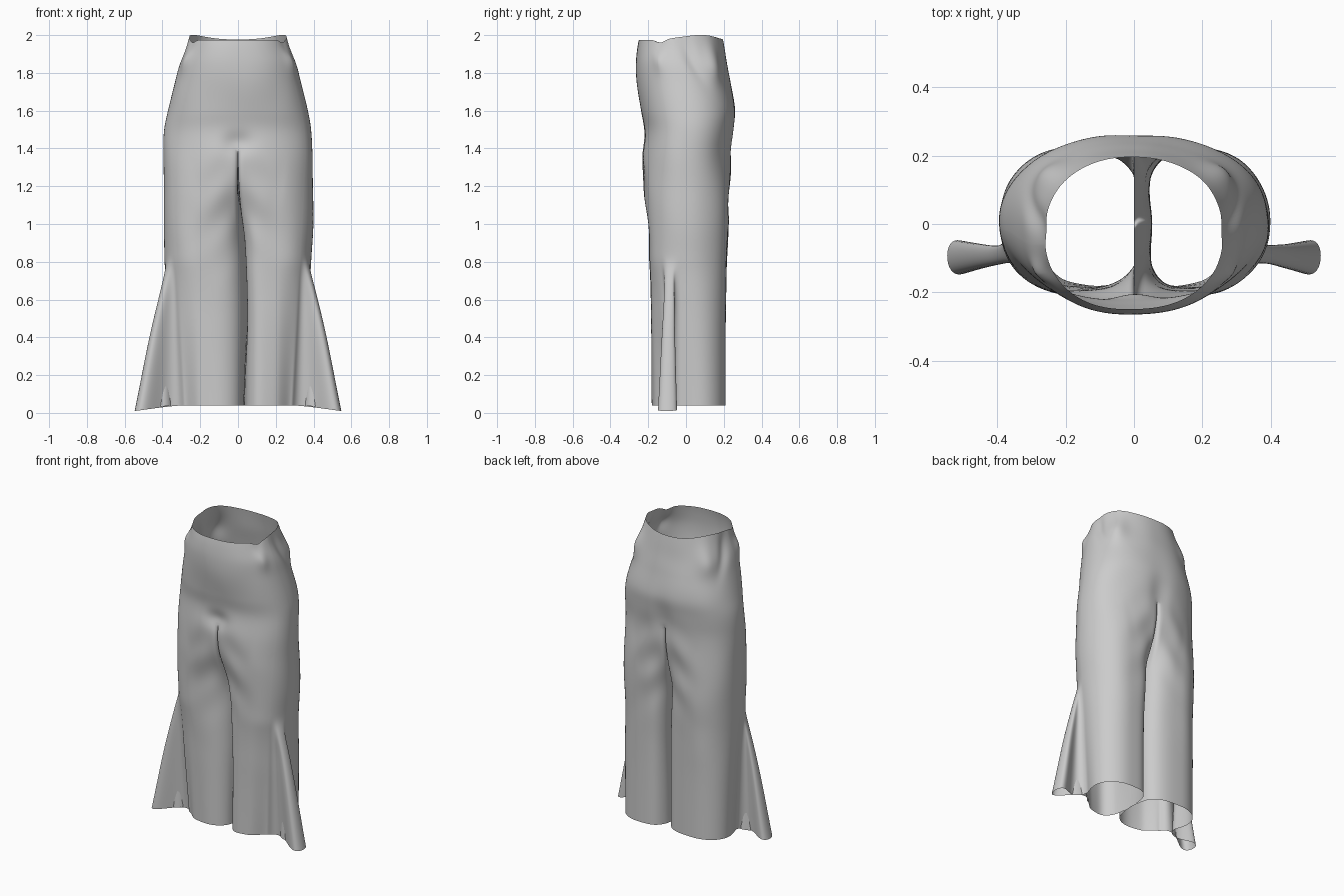
import bpy, bmesh, math
from mathutils import Vector, noise

if "Cube" in bpy.data.objects:
    bpy.data.objects.remove(bpy.data.objects["Cube"])

# z, half width, front y, back y
PROFILE = [(0.0, .39, -.19, .21), (.4, .39, -.19, .21), (.75, .388, -.192, .215),
           (1.0, .395, -.203, .225), (1.2, .397, -.222, .23), (1.35, .397, -.234, .24),
           (1.5, .39, -.222, .255), (1.6, .372, -.238, .262), (1.75, .333, -.262, .238),
           (1.85, .308, -.267, .217), (1.93, .275, -.26, .203), (2.0, .255, -.245, .19)]
CROTCH = 1.40
HEM, WAIST = .04, 1.975
FIN_V, FIN_DV = -.19, .12


def profile(z):
    # smooth curve through the measured stations
    i = max(k for k in range(len(PROFILE) - 1) if PROFILE[k][0] <= z)
    p, q = PROFILE[i], PROFILE[i + 1]
    o, r = PROFILE[max(i - 1, 0)], PROFILE[min(i + 2, len(PROFILE) - 1)]
    h = q[0] - p[0]
    f = (z - p[0]) / h
    out = []
    for k in (1, 2, 3):
        m0 = (q[k] - o[k]) / (q[0] - o[0]) * h
        m1 = (r[k] - p[k]) / (r[0] - p[0]) * h
        out.append((2*f**3 - 3*f*f + 1) * p[k] + (f**3 - 2*f*f + f) * m0
                   + (3*f*f - 2*f**3) * q[k] + (f**3 - f*f) * m1)
    return out


def smooth(f):
    f = min(1, max(0, f))
    return f * f * (3 - 2 * f)


def bump(x, c, w):
    return math.exp(-((x - c) / w) ** 2)


def power(c, e):
    return math.copysign(abs(c) ** e, c)


def px(a):
    # leg outline: round outside, boxier along the inseam
    c = math.cos(a)
    return power(c, .93 if c > 0 else .62)


def py(a):
    return power(math.sin(a), .94 if math.cos(a) > 0 else .68)


# Loop parameters: outer arc with a dense fin zone, then inner arc
lo, hi = FIN_V - FIN_DV, FIN_V + FIN_DV
OUTER = [(-1 + (lo + 1) * i / 18, None) for i in range(18)]
OUTER += [(FIN_V + FIN_DV * s / 12, s / 12) for s in range(-12, 13)]
OUTER += [(hi + (1 - hi) * i / 24, None) for i in range(1, 25)]
INNER = 12


def cloth_point(z, v, fin, inner, side):
    w, yf, yb = profile(z)
    yc, d = (yf + yb) / 2, (yb - yf) / 2
    t = smooth((CROTCH - z) / .5)
    span = math.radians(90 + 60 * t)
    # blend a half-torso section into a full leg tube
    if inner is None:
        tx = w * power(math.cos(v * math.pi / 2), .86)
        y = yc + d * py(span * v)
        b = math.radians(150) * v
    else:
        tx = 0
        y = yc + d * py(span) * (1 - 2 * inner)
        b = math.radians(150 + 60 * inner)
    lx = w / 2 + w / 2 * px(b)
    x = tx + (lx - tx) * t
    zz = z
    # crotch sag
    if inner is not None:
        zz -= .09 * math.sin(math.pi * inner) * (1 - smooth((CROTCH - z) / .45))
    # centre creases at seat and fly
    elif v > 0:
        y -= .02 * bump(x, 0, .06) * bump(z, 1.42, .12)
    else:
        y += .025 * bump(x, 0, .07) * bump(z, 1.43, .05)
    # gathered hip folds beneath the waist
    if inner is None:
        h = .024 * bump(v, .45, .13) * bump(z, 1.84, .08)
        h += .014 * bump(v, -.3, .1) * bump(z, 1.87, .06)
        h -= .016 * bump(v, .05 + (1.95 - z), .08) * bump(z, 1.87, .1)
        x += h * math.cos(v * 1.57)
        y += h * math.sin(v * 1.57)
    # diagonal drag wrinkles at thighs
    y += .006 * bump(z, 1.12, .25) * bump(x, .1, .1) * math.sin(24 * (z + .9 * x))
    # flare: the leg sweeps in to a neck, then out to a side fin
    if inner is None and z < .8:
        f = ((.8 - z) / .76) ** .9
        x -= .055 * f * bump(v, FIN_V, .26)
        y += .055 * f * bump(v, -.42, .17)
        if fin is not None:
            r = math.cos(math.pi * fin / 2) ** 2
            x += .235 * f * r ** .8
            y += .042 * f * math.sin(2 * math.pi * fin) - .022 * f * r
            zz -= .03 * r * smooth(1 - (z - HEM) / .4)
    # uneven waist edge
    top = smooth((z - 1.85) / (WAIST - 1.85))
    if inner is None:
        zz += top * (.026 * bump(v, .3, .4) - .018 * bump(v, -.3, .1))
    # left leg leans into the right one; small cloth irregularity
    push = .03 * smooth((1.4 - z) / 1.0) + .03 * bump(y, 0, .1) * bump(z, .75, .45)
    x = x * side + push * t * bump(x, 0, .1)
    n = noise.noise_vector(Vector((x * 5, y * 5, z * 4)))
    k = .006 * smooth((z - .3) / .6)
    x += n.x * k * min(1, abs(x) / .1)
    y += n.y * k
    if z > CROTCH - 1e-6 and (inner is not None or abs(v) > .9999):
        x = 0
    return (x, y, zz)


def add_side(bm, side):
    leg_z = [HEM + (CROTCH - HEM) * i / 40 for i in range(41)]
    torso_z = [CROTCH + (WAIST - CROTCH) * i / 24 for i in range(1, 25)]
    rows = []
    for z in leg_z + torso_z:
        row = [bm.verts.new(cloth_point(z, v, f, None, side)) for v, f in OUTER]
        if z < CROTCH + 1e-6:
            row += [bm.verts.new(cloth_point(z, 0, None, i / INNER, side))
                    for i in range(1, INNER)]
        rows.append(row)
    for r, (a, b) in enumerate(zip(rows, rows[1:])):
        m = len(a) if r < len(leg_z) - 1 else len(OUTER) - 1
        for i in range(m):
            j = (i + 1) % len(a)
            bm.faces.new((a[i], a[j], b[j], b[i]))


# Both halves, sewn along the centre seam
bm = bmesh.new()
for side in (1, -1):
    add_side(bm, side)
bmesh.ops.remove_doubles(bm, verts=bm.verts, dist=1e-4)
bmesh.ops.recalc_face_normals(bm, faces=bm.faces)
for f in bm.faces:
    f.smooth = True
mesh = bpy.data.meshes.new("flared_trousers")
bm.to_mesh(mesh)
bm.free()
trousers = bpy.data.objects.new("flared_trousers", mesh)
bpy.context.collection.objects.link(trousers)
sub = trousers.modifiers.new("smooth_cloth", 'SUBSURF')
sub.levels = sub.render_levels = 1
